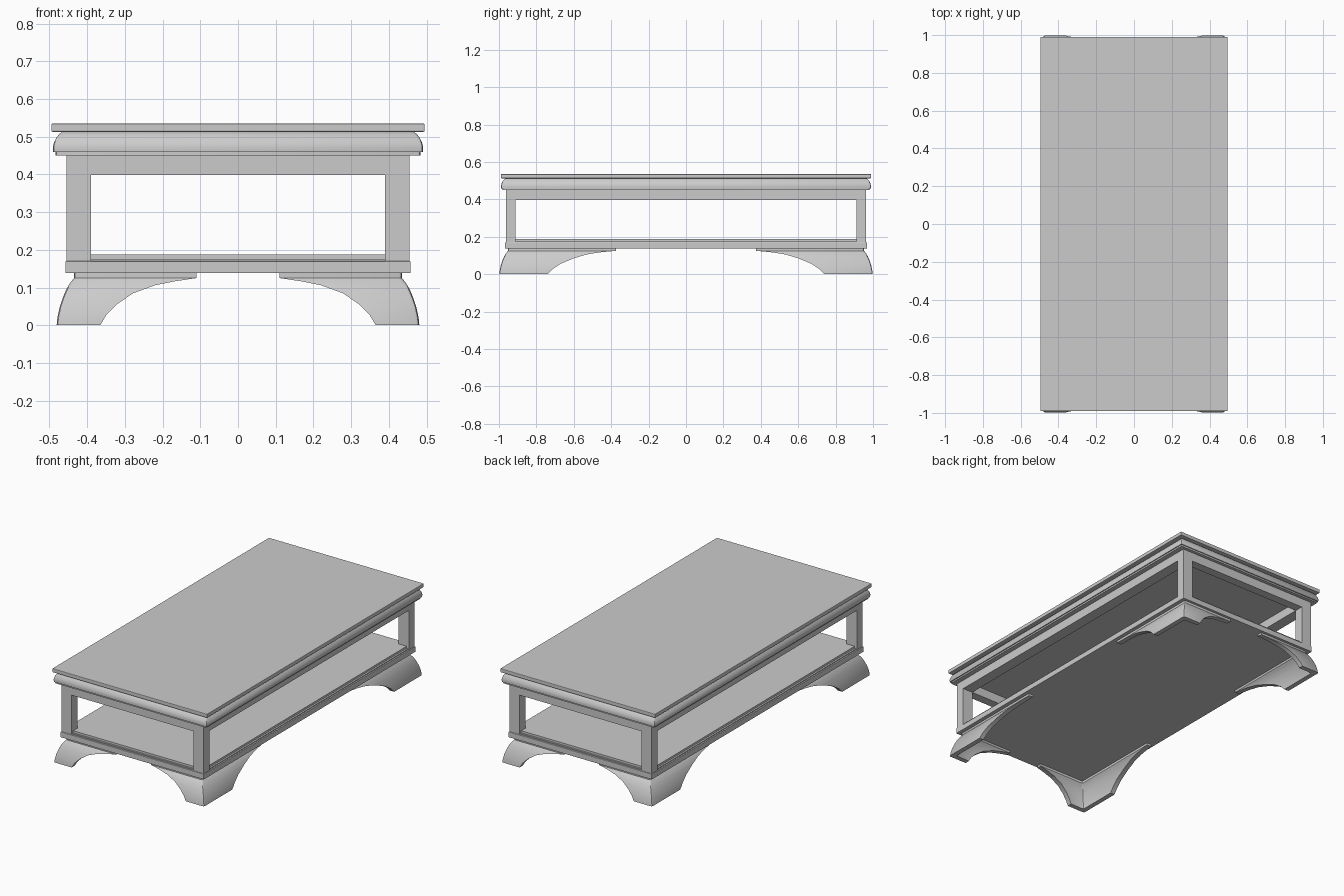
import bpy, bmesh, math

if "Cube" in bpy.data.objects:
    bpy.data.objects.remove(bpy.data.objects["Cube"])


def finish(name, bm):
    bmesh.ops.recalc_face_normals(bm, faces=bm.faces)
    me = bpy.data.meshes.new(name)
    bm.to_mesh(me)
    bm.free()
    ob = bpy.data.objects.new(name, me)
    bpy.context.collection.objects.link(ob)
    return ob


def activate(ob):
    bpy.ops.object.select_all(action='DESELECT')
    ob.select_set(True)
    bpy.context.view_layer.objects.active = ob


def box(name, x0, x1, y0, y1, z0, z1, bevel=0.0):
    bm = bmesh.new()
    bmesh.ops.create_cube(bm, size=1)
    for v in bm.verts:
        v.co = ((x0 + x1) / 2 + v.co.x * (x1 - x0),
                (y0 + y1) / 2 + v.co.y * (y1 - y0),
                (z0 + z1) / 2 + v.co.z * (z1 - z0))
    if bevel:
        bmesh.ops.bevel(bm, geom=bm.edges[:], offset=bevel, segments=2,
                        profile=0.5, affect='EDGES')
    return finish(name, bm)


def loft(name, profile, extra_y, corner, closed=False):
    """Sweep an (x, z) profile around a rectangle with clipped corners."""
    bm = bmesh.new()
    rings = []
    for x, z in profile:
        y, c = x + extra_y, corner
        k = c * 0.3
        q = [(x, y - c), (x - k, y - k), (x - c, y)]
        pts = q + [(-a, b) for a, b in reversed(q)]
        pts += [(-a, -b) for a, b in q] + [(a, -b) for a, b in reversed(q)]
        rings.append([bm.verts.new((a, b, z)) for a, b in pts])
    n = len(rings[0])
    pairs = list(zip(rings, rings[1:]))
    if closed:
        pairs.append((rings[-1], rings[0]))
    else:
        bm.faces.new(rings[0])
        bm.faces.new(rings[-1])
    for a, b in pairs:
        for i in range(n):
            j = (i + 1) % n
            bm.faces.new((a[i], a[j], b[j], b[i]))
    ob = finish(name, bm)
    activate(ob)
    bpy.ops.object.shade_smooth_by_angle(angle=math.radians(32))
    return ob


# Table top and the rounded moulding under it
box("table_top", -.495, .495, -.99, .99, .513, .535, .003)
loft("top_moulding", [(.484, .45), (.484, .459), (.490, .459), (.491, .472),
                      (.488, .485), (.481, .499), (.474, .507), (.466, .513)],
     .498, .008)

# Corner posts and rails
X, Y = .455, .963
for sx in (-1, 1):
    for sy in (-1, 1):
        box("corner_post", *sorted((sx * .39, sx * X)), *sorted((sy * .911, sy * Y)), .17, .45)
for s in (-1, 1):
    box("end_rail", -.39, .39, *sorted((s * .911, s * Y)), .398, .45)
    box("side_rail", *sorted((s * .39, s * X)), -.911, .911, .398, .45)

# Lower shelf and plinth
box("shelf", -.44, .44, -.948, .948, .17, .187)
box("shelf_edge", -.45, .45, -.958, .958, .17, .175)
box("plinth", -.458, .458, -.967, .967, .138, .17, .002)

# Bracket feet: a flared skirt with an arch cut through each direction
outer = [(.435, .138), (.435, .125), (.444, .114), (.454, .098), (.464, .075),
         (.473, .048), (.479, .020), (.481, 0)]
inner = [(x - .028, z) for x, z in reversed(outer)]
feet = loft("bracket_feet", outer + inner, .517, .010, closed=True)


def arch(points, along_y):
    right = [(points[0][0], -.05)] + points + [(points[-1][0], .16)]
    outline = right + [(-a, z) for a, z in reversed(right)]
    bm = bmesh.new()
    ends = [[bm.verts.new((a, d, z) if along_y else (d, a, z)) for a, z in outline]
            for d in (-1.2, 1.2)]
    for e in ends:
        bm.faces.new(e)
    n = len(outline)
    for i in range(n):
        j = (i + 1) % n
        bm.faces.new((ends[0][i], ends[0][j], ends[1][j], ends[1][i]))
    ob = finish("arch_cutter", bm)
    ob.hide_render = True
    return ob


end_arch = [(.365, 0), (.35, .026), (.322, .055), (.278, .085),
            (.22, .106), (.165, .117), (.11, .125)]
side_arch = [(.74, 0), (.715, .026), (.672, .055), (.60, .085),
             (.53, .106), (.46, .117), (.375, .125)]
for pts, along_y in ((end_arch, True), (side_arch, False)):
    cutter = arch(pts, along_y)
    activate(feet)
    mod = feet.modifiers.new("arch", 'BOOLEAN')
    mod.operation, mod.solver, mod.object = 'DIFFERENCE', 'EXACT', cutter
    bpy.ops.object.modifier_apply(modifier=mod.name)
    bpy.data.objects.remove(cutter)
activate(feet)
bpy.ops.object.shade_smooth_by_angle(angle=math.radians(32))
